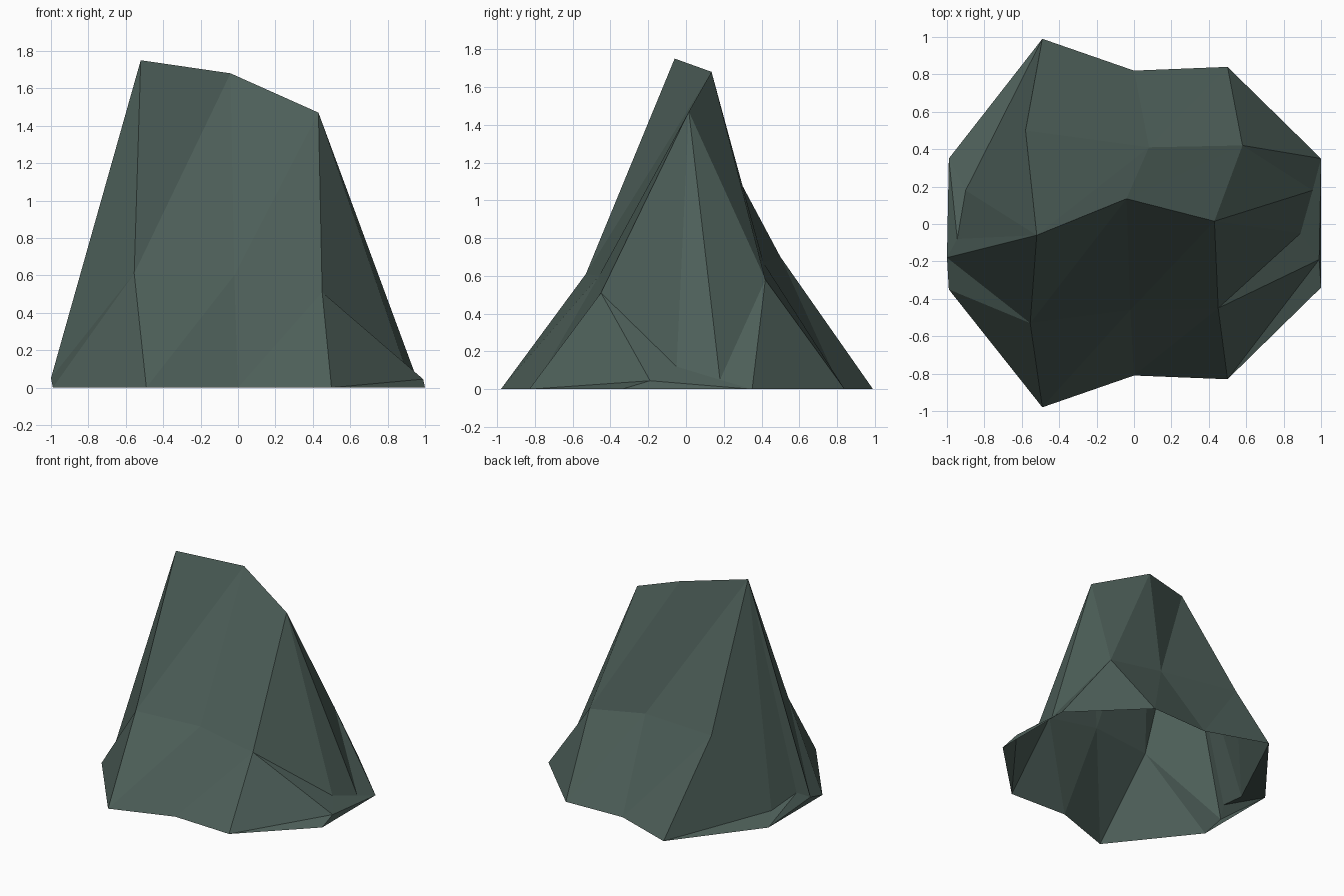
import bpy
import bmesh

cube = bpy.data.objects.get("Cube")
if cube:
    bpy.data.objects.remove(cube, do_unlink=True)

# Stone colour
stone = bpy.data.materials.new("dark_green_grey_stone")
stone.use_nodes = True
colour = (0.075, 0.115, 0.1, 1)
stone.diffuse_color = colour
stone.node_tree.nodes["Principled BSDF"].inputs["Base Color"].default_value = colour

bm = bmesh.new()
points = {}


def row(names, *coords):
    for name, co in zip(names.split(), coords):
        points[name] = bm.verts.new(co)


def triangle(*names):
    bm.faces.new([points[name] for name in names])


def strip(names):
    """Zigzag of triangles running between two rows of corners."""
    names = names.split()
    for trio in zip(names, names[1:], names[2:]):
        triangle(*trio)


def fan(hub, names):
    """Triangles spreading from one corner to a chain of others."""
    names = names.split()
    for pair in zip(names, names[1:]):
        triangle(hub, *pair)


# Foot of the rock on the ground
row("foot_front_a foot_front_b foot_front_c",
    (-.49, -.98, 0), (0, -.81, 0), (.5, -.83, 0))
row("foot_back_a foot_back_b foot_back_c",
    (-.49, .99, 0), (0, .82, 0), (.5, .84, 0))
row("foot_a_front foot_a_back foot_c_front foot_c_back",
    (-.99, -.35, 0), (-.99, .35, 0), (1, -.34, 0), (1, .35, 0))

# Chipped ledges just above the ground on the two sides
row("chip_a_front chip_a_mid chip_a_back",
    (-1, -.18, .05), (-.945, -.08, .11), (-.9, .18, .05))
row("chip_c_front chip_c_mid chip_c_back",
    (.99, -.19, .045), (.89, -.05, .12), (.955, .18, .05))

# Waist where the slopes change, and the ridge
row("waist_front_a waist_front_b waist_front_c",
    (-.555, -.53, .61), (-.02, -.46, .6), (.45, -.45, .51))
row("waist_back_a waist_back_b waist_back_c",
    (-.58, .5, .7), (.08, .41, .67), (.58, .42, .58))
row("ridge_a ridge_b ridge_c",
    (-.52, -.06, 1.75), (-.04, .135, 1.68), (.43, .015, 1.47))

# Front and back slopes
strip("waist_front_a foot_front_a waist_front_b foot_front_b waist_front_c foot_front_c")
strip("ridge_a waist_front_a ridge_b waist_front_b ridge_c waist_front_c")
strip("foot_back_a waist_back_a foot_back_b waist_back_b foot_back_c waist_back_c")
strip("waist_back_a ridge_a waist_back_b ridge_b waist_back_c ridge_c")

# Left side
fan("ridge_c", "waist_front_c chip_c_mid chip_c_back waist_back_c")
fan("foot_front_c", "foot_c_front chip_c_front waist_front_c")
triangle("waist_front_c", "chip_c_front", "chip_c_mid")
fan("waist_back_c", "chip_c_back foot_c_back foot_back_c")
fan("foot_c_back", "chip_c_back chip_c_mid chip_c_front foot_c_front")

# Right side
fan("ridge_a", "waist_back_a chip_a_back chip_a_mid chip_a_front waist_front_a")
fan("waist_front_a", "chip_a_front foot_a_front foot_front_a")
fan("foot_back_a", "foot_a_back chip_a_back waist_back_a")
fan("foot_a_back", "chip_a_back chip_a_mid chip_a_front foot_a_front")

# Flat shaded shell, open underneath
bmesh.ops.recalc_face_normals(bm, faces=bm.faces)
if sum(f.normal.z * f.calc_area() for f in bm.faces) < 0:
    bmesh.ops.reverse_faces(bm, faces=bm.faces)
mesh = bpy.data.meshes.new("rock")
bm.to_mesh(mesh)
bm.free()
mesh.materials.append(stone)
rock = bpy.data.objects.new("rock", mesh)
bpy.context.collection.objects.link(rock)
